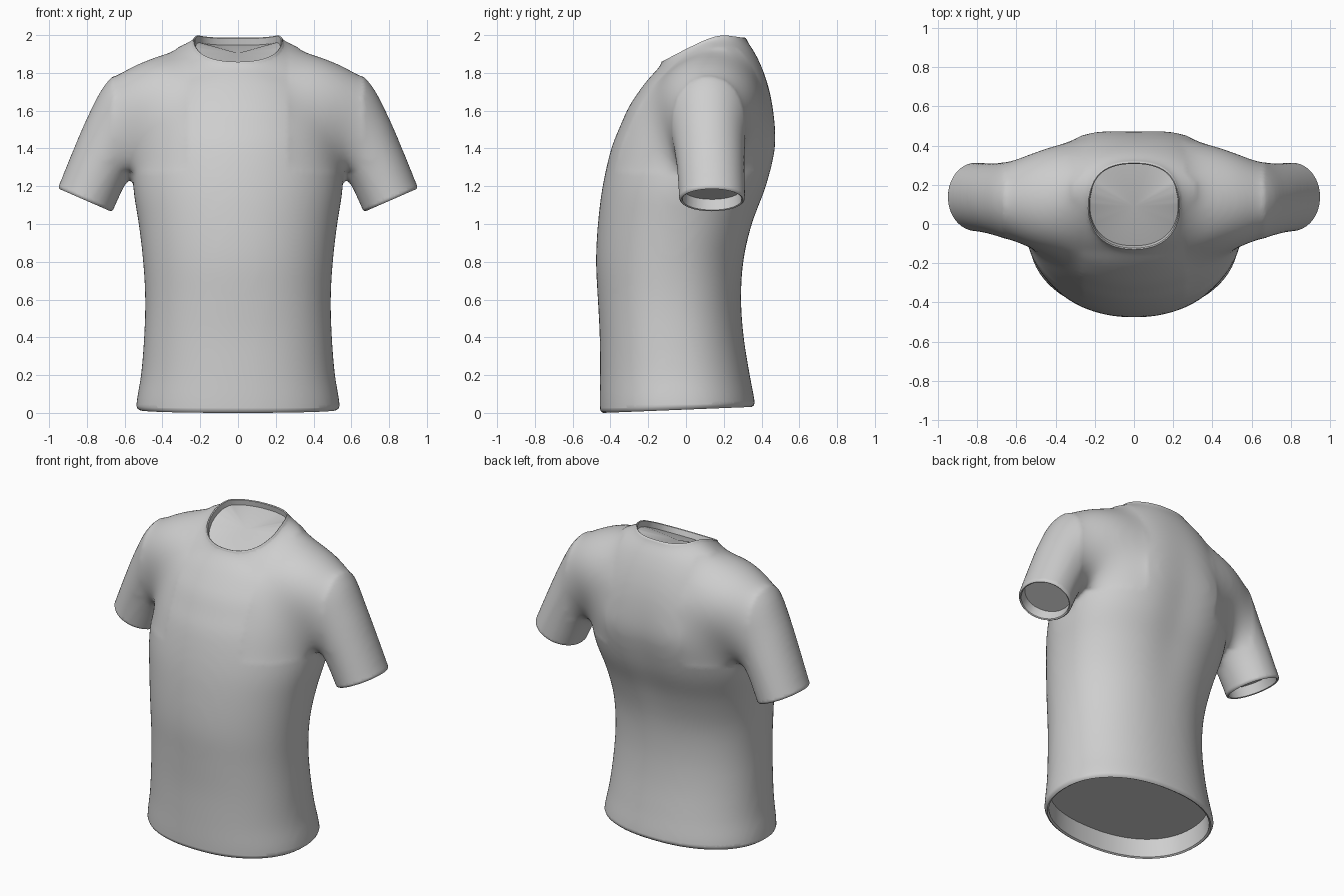
import bpy, bmesh, math
from mathutils import Vector

if "Cube" in bpy.data.objects:
    bpy.data.objects.remove(bpy.data.objects["Cube"])

SEG = 64


def smooth_keys(keys, steps=4):
    """Catmull-Rom interpolation between rows of ring parameters."""
    rows = []
    for i in range(len(keys) - 1):
        a, b = keys[max(i - 1, 0)], keys[i]
        c, d = keys[i + 1], keys[min(i + 2, len(keys) - 1)]
        for s in range(steps):
            t = s / steps
            rows.append([0.5 * (2 * q + (r - p) * t + (2 * p - 5 * q + 4 * r - w) * t * t
                                + (3 * q - p - 3 * r + w) * t ** 3)
                         for p, q, r, w in zip(a, b, c, d)])
    return rows + [list(keys[-1])]


def loft(name, rings):
    """Closed solid through a list of point rings."""
    bm = bmesh.new()
    loops = [[bm.verts.new(p) for p in ring] for ring in rings]
    for a, b in zip(loops, loops[1:]):
        for i in range(SEG):
            j = (i + 1) % SEG
            bm.faces.new((a[i], a[j], b[j], b[i]))
    bm.faces.new(loops[0])
    bm.faces.new(loops[-1])
    bmesh.ops.recalc_face_normals(bm, faces=bm.faces)
    mesh = bpy.data.meshes.new(name)
    bm.to_mesh(mesh)
    bm.free()
    obj = bpy.data.objects.new(name, mesh)
    bpy.context.collection.objects.link(obj)
    return obj


def neck_height(y):
    """Neckline height: rises from the front, then levels off at the back."""
    pts = [(-0.14, 1.853), (0.0, 1.925), (0.1, 1.972), (0.16, 1.993), (0.21, 2.0),
           (0.31, 1.988)]
    y = min(max(y, pts[0][0]), pts[-1][0])
    for (a, p), (b, q) in zip(pts, pts[1:]):
        if y <= b:
            return p + (q - p) * (y - a) / (b - a)
    return pts[-1][1]


def torso_ring(z, hw, yf, yb, nf, nb, tilt):
    pts = []
    for i in range(SEG):
        a = 2 * math.pi * i / SEG
        c, s = math.cos(a), math.sin(a)
        n = nb if s > 0 else nf
        x = hw * math.copysign(abs(c) ** (2 / n), c)
        y = (yf + yb) / 2 + (yb - yf) / 2 * math.copysign(abs(s) ** (2 / n), s)
        if s > 0:  # shallow groove down the spine
            y -= 0.018 * math.exp(-(x / 0.13) ** 2) * math.exp(-((z - 1.25) / 0.4) ** 2)
        pts.append((x, y, z + tilt * (neck_height(y) - 2.0)))
    return pts


def sleeve_ring(side, xo, zo, xi, zi, y0, y1):
    pts = []
    for i in range(SEG):
        a = 2 * math.pi * i / SEG
        c, s = math.cos(a) / 2, math.sin(a) / 2
        pts.append((side * ((xo + xi) / 2 + (xo - xi) * c),
                    (y0 + y1) / 2 + (y1 - y0) * s,
                    (zo + zi) / 2 + (zo - zi) * c))
    return pts


# torso: height, half width, front y, back y, front and back squareness, neckline tilt
TORSO = [(-0.15, .535, -.45, .37, 2.2, 2.2, 0), (0.03, .541, -.457, .368, 2.2, 2.2, 0),
         (0.2, .514, -.456, .338, 2.2, 2.2, 0), (0.4, .498, -.457, .306, 2.2, 2.2, 0),
         (0.6, .492, -.467, .293, 2.15, 2.2, 0), (0.8, .503, -.477, .308, 2.1, 2.2, 0),
         (1.0, .526, -.467, .359, 2.1, 2.3, 0), (1.2, .556, -.442, .436, 2.1, 2.4, 0),
         (1.4, .548, -.396, .482, 2.1, 2.5, 0), (1.55, .53, -.348, .477, 2.1, 2.4, .2),
         (1.7, .50, -.308, .450, 2.1, 2.3, .6), (1.82, .46, -.260, .412, 2.1, 2.2, .9),
         (1.9, .405, -.212, .376, 2.15, 2.15, 1), (1.95, .315, -.168, .346, 2.2, 2.3, 1),
         (1.985, .240, -.133, .320, 2.3, 2.5, 1), (2.02, .218, -.122, .311, 2.35, 2.5, 1),
         (2.15, .216, -.120, .310, 2.35, 2.5, 1)]
# sleeve: outer x, outer z, inner x, inner z, front y, back y
SLEEVE = [(.995, 1.10, .70, .97, -.038, .318), (.955, 1.193, .662, 1.066, -.038, .316),
          (.876, 1.387, .578, 1.24, -.052, .312), (.790, 1.585, .50, 1.31, -.075, .318),
          (.692, 1.757, .40, 1.32, -.115, .352), (.555, 1.85, .30, 1.30, -.16, .402),
          (.38, 1.915, .15, 1.30, -.19, .43)]

shirt = loft("shirt", [torso_ring(*k) for k in smooth_keys(TORSO)])
helpers = [loft("sleeve_helper", [sleeve_ring(s, *k) for k in smooth_keys(SLEEVE)])
           for s in (-1, 1)]

# merge the sleeves into the torso and blend the joins
for h in helpers:
    mod = shirt.modifiers.new("join", 'BOOLEAN')
    mod.operation = 'UNION'
    mod.object = h
mod = shirt.modifiers.new("remesh", 'REMESH')
mod.mode = 'VOXEL'
mod.voxel_size = 0.018
mod = shirt.modifiers.new("blend", 'SMOOTH')
mod.factor = 0.5
mod.iterations = 25
dg = bpy.context.evaluated_depsgraph_get()
mesh = bpy.data.meshes.new_from_object(shirt.evaluated_get(dg))
shirt.modifiers.clear()
shirt.data = mesh
for h in helpers:
    bpy.data.objects.remove(h)

bm = bmesh.new()
bm.from_mesh(mesh)

# extra blending where the sleeves flow into the chest, back and shoulders
joint = [v for v in bm.verts if 0.27 < abs(v.co.x) < 0.66 and 1.28 < v.co.z < 1.93]
for _ in range(90):
    bmesh.ops.smooth_vert(bm, verts=joint, factor=0.5,
                          use_axis_x=True, use_axis_y=True, use_axis_z=True)


def cut(co, no, keep=lambda v: True):
    """Slice the opening off; keep() picks the region being sliced."""
    faces = [f for f in bm.faces if all(keep(v) for v in f.verts)]
    edges = {e for f in faces for e in f.edges}
    verts = {v for f in faces for v in f.verts}
    bmesh.ops.bisect_plane(bm, geom=faces + list(edges) + list(verts), dist=1e-5,
                           plane_co=co, plane_no=no, clear_outer=True)


def rim(out, r, depth):
    """Roll the open edge inwards, then line and close the opening."""
    out = Vector(out).normalized()
    verts = list({v for e in bm.edges if e.is_boundary for v in e.verts})
    bmesh.ops.remove_doubles(bm, verts=verts, dist=0.005)
    edges = [e for e in bm.edges if e.is_boundary]
    for din, dout in ((.25, .65), (.45, .35), (.5, -.3), (.3, -depth / r)):
        ring = list({v for e in edges for v in e.verts})
        centre = sum((v.co for v in ring), Vector()) / len(ring)
        geom = bmesh.ops.extrude_edge_only(bm, edges=edges)["geom"]
        for v in (g for g in geom if isinstance(g, bmesh.types.BMVert)):
            d = centre - v.co
            d -= out * d.dot(out)
            v.co += d.normalized() * din * r + out * dout * r
        edges = [g for g in geom if isinstance(g, bmesh.types.BMEdge) and g.is_boundary]
    ring = list({v for e in edges for v in e.verts})
    mid = bm.verts.new(sum((v.co for v in ring), Vector()) / len(ring))
    for e in edges:
        bm.faces.new((e.verts[0], e.verts[1], mid))


# hem
hem_out = (0, 0.04, -1)
cut((0, -0.44, 0.022), hem_out)
rim(hem_out, 0.022, 0.12)

# cuffs
for s in (-1, 1):
    out = Vector((0.4 * s, 0, -0.917))
    cut(Vector((0.809 * s, 0.14, 1.126)) - out * 0.014, out,
        lambda v: v.co.x * s > 0.6 and v.co.z < 1.35)
    rim(out, 0.014, 0.06)

# neckline, cut flat after levelling its curve
for v in bm.verts:
    v.co.z -= neck_height(v.co.y)
cut((0, 0, -0.010), (0, 0, 1))
for v in bm.verts:
    v.co.z += neck_height(v.co.y)
rim((0, -0.25, 0.97), 0.011, 0.035)

bmesh.ops.recalc_face_normals(bm, faces=bm.faces)
bm.to_mesh(mesh)
bm.free()

# plain grey cloth
cloth = bpy.data.materials.new("grey_cloth")
cloth.diffuse_color = (0.62, 0.62, 0.62, 1)
cloth.use_nodes = True
cloth.node_tree.nodes["Principled BSDF"].inputs["Base Color"].default_value = cloth.diffuse_color
mesh.materials.clear()
mesh.materials.append(cloth)
bpy.context.view_layer.objects.active = shirt
shirt.select_set(True)
bpy.ops.object.shade_smooth_by_angle(angle=math.radians(50))
